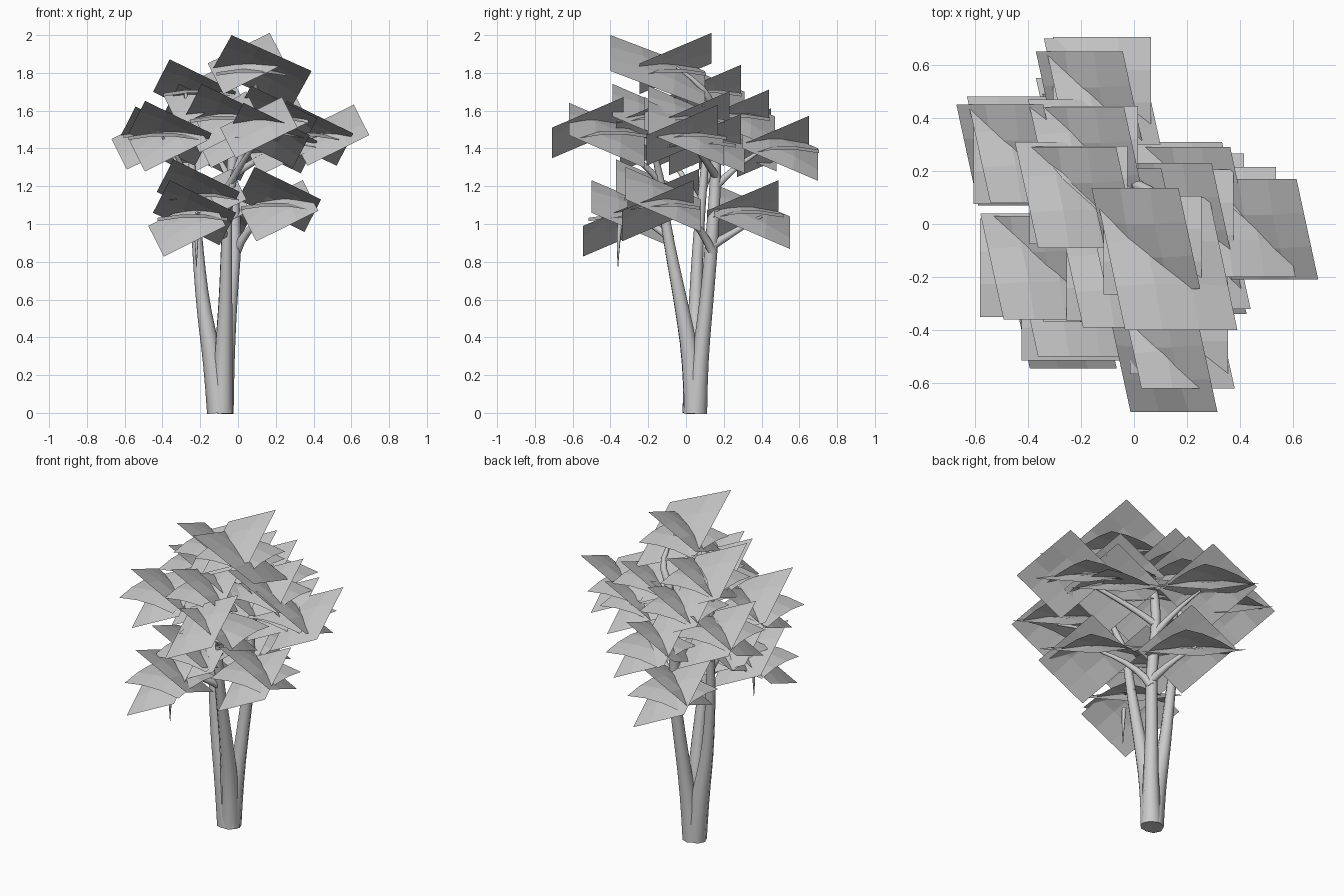
import bpy, bmesh
from mathutils import Vector


def limb(name, pts):
    """Tapered round limb; each point is x, y, z, radius."""
    cu = bpy.data.curves.new(name, 'CURVE')
    cu.dimensions = '3D'
    cu.bevel_depth = 1.0
    cu.bevel_resolution = 2
    cu.resolution_u = 3
    cu.use_fill_caps = True
    sp = cu.splines.new('NURBS')
    sp.points.add(len(pts) - 1)
    sp.use_endpoint_u = True
    sp.order_u = 3
    for p, (x, y, z, r) in zip(sp.points, pts):
        p.co = (x, y, z, 1)
        p.radius = r
    sp.use_smooth = True
    ob = bpy.data.objects.new(name, cu)
    bpy.context.collection.objects.link(ob)


def leaf_card(name, centre, half, roll):
    """Leaf sheet with a raised middle; roll +1 / -1 picks the tilt, 0 is level."""
    hx, hy, hz = half
    c = Vector(centre)
    if roll:
        u = Vector((hx * 0.80, 0, -roll * hz * 0.50))
        v = Vector((hx * 0.20, -hy, roll * hz * 0.50))
    else:
        u, v = Vector((hx, 0, 0)), Vector((0, -hy, 0))
    n = v.cross(u).normalized()
    if n.z < 0:
        n = -n
    bm = bmesh.new()
    k = 3
    grid = []
    for i in range(k + 1):
        for j in range(k + 1):
            a, b = 2 * i / k - 1, 2 * j / k - 1
            lift = 0.025 * (1 - a * a) * (1 - b * b)
            if not roll:
                lift = 0.02 * (1 - a * a) + 0.02 * (1 - b * b) - 0.015
            grid.append(bm.verts.new(c + u * a + v * b + n * lift))
    for i in range(k):
        for j in range(k):
            q = i * (k + 1) + j
            bm.faces.new([grid[q], grid[q + 1], grid[q + k + 2], grid[q + k + 1]])
    me = bpy.data.meshes.new(name)
    bm.to_mesh(me)
    bm.free()
    bpy.context.collection.objects.link(bpy.data.objects.new(name, me))


# Three trunks growing from one base
limb("trunk_front", [(-.085, .045, 0, .06), (-.08, .035, .25, .052), (-.065, -.03, .6, .037),
                     (-.06, -.11, 1.0, .028), (-.04, -.13, 1.25, .022), (.08, -.2, 1.5, .01)])
limb("trunk_left", [(-.1, .045, 0, .064), (-.125, .045, .25, .056), (-.185, .05, .55, .036),
                    (-.22, .065, .95, .028), (-.24, .1, 1.3, .02), (-.28, .13, 1.72, .008)])
limb("trunk_right", [(-.085, .05, 0, .062), (-.065, .07, .25, .045), (-.04, .11, .6, .036),
                     (-.01, .14, .95, .034), (-.04, .16, 1.3, .028), (.0, .15, 1.58, .024),
                     (.12, .1, 1.73, .016), (.1, -.05, 1.83, .006)])

# Side branches reaching the leaf clusters
branches = [
    [(-.01, .13, .88, .025), (-.04, .27, .97, .018), (-.13, .4, 1.04, .007)],
    [(-.01, .14, .85, .025), (.04, .08, 1.0, .02), (.22, -.05, 1.08, .008)],
    [(-.06, -.08, .92, .024), (-.1, -.2, 1.03, .016), (-.22, -.34, 1.06, .007)],
    [(-.03, .16, 1.25, .022), (.12, .08, 1.38, .016), (.45, -.02, 1.48, .006)],
    [(-.03, .16, 1.2, .022), (-.08, .27, 1.32, .015), (-.14, .42, 1.4, .006)],
    [(-.23, .08, 1.15, .02), (-.3, .15, 1.38, .014), (-.48, .25, 1.48, .006)],
    [(-.22, .07, 1.1, .02), (-.28, -.05, 1.33, .014), (-.4, -.17, 1.46, .006)],
    [(-.05, -.12, 1.2, .02), (.05, -.25, 1.38, .014), (.14, -.5, 1.48, .006)],
]
for i, b in enumerate(branches):
    limb(f"branch_{i + 1}", b)
limb("hanging_twig", [(-.22, -.35, 1.0, .013), (-.22, -.36, .9, .01), (-.22, -.36, .77, .001)])

# Leaf clusters: centres of the right-falling, left-falling and level sheets
clusters = [
    ((.125, -.15, 1.81), (.045, -.055, 1.85), (.07, -.08, 1.80)),
    ((-.12, .50, 1.40), (-.165, .46, 1.41), (-.12, .52, 1.39)),
    ((-.41, .28, 1.45), (-.465, .26, 1.45), (-.42, .26, 1.47)),
    ((-.23, .11, 1.70), (-.19, .10, 1.68), (-.21, .11, 1.69)),
    ((-.36, -.16, 1.48), (-.37, -.16, 1.44), (-.395, -.165, 1.46)),
    ((-.21, -.17, 1.17), (-.16, -.12, 1.13), (-.18, -.14, 1.14)),
    ((-.23, -.30, 1.06), (-.27, -.355, .99), (-.24, -.33, 1.03)),
    ((.16, -.42, 1.47), (.11, -.52, 1.51), (.17, -.38, 1.47)),
    ((.39, .00, 1.48), (.49, -.02, 1.47), (.35, .03, 1.46)),
    ((.20, .11, 1.44), (.24, .10, 1.42), (.23, .08, 1.42)),
    ((.22, -.12, 1.13), (.22, -.15, 1.07), (.20, -.11, 1.09)),
    ((-.15, .35, 1.04), (-.14, .30, 1.07), (-.14, .33, 1.05)),
    ((.02, -.02, 1.50), (-.02, .02, 1.46), (.0, .0, 1.47)),
    ((-.18, .27, 1.57), (-.16, .25, 1.55), (-.17, .26, 1.56)),
    ((-.06, -.19, 1.57), (-.08, -.18, 1.54), (-.07, -.18, 1.55)),
    ((.20, .0, 1.56), (.17, .04, 1.54), (.19, .02, 1.55)),
]
for i, (a, b, flat) in enumerate(clusters):
    big = (.265, .25, .19) if i == 0 else (.22, .20, .172)
    leaf_card(f"leaf_sheet_{i + 1}a", a, big, 1)
    leaf_card(f"leaf_sheet_{i + 1}b", b, (.205, .19, .162), -1)
    leaf_card(f"leaf_sheet_{i + 1}c", flat, (.185, .185, 0), 0)
